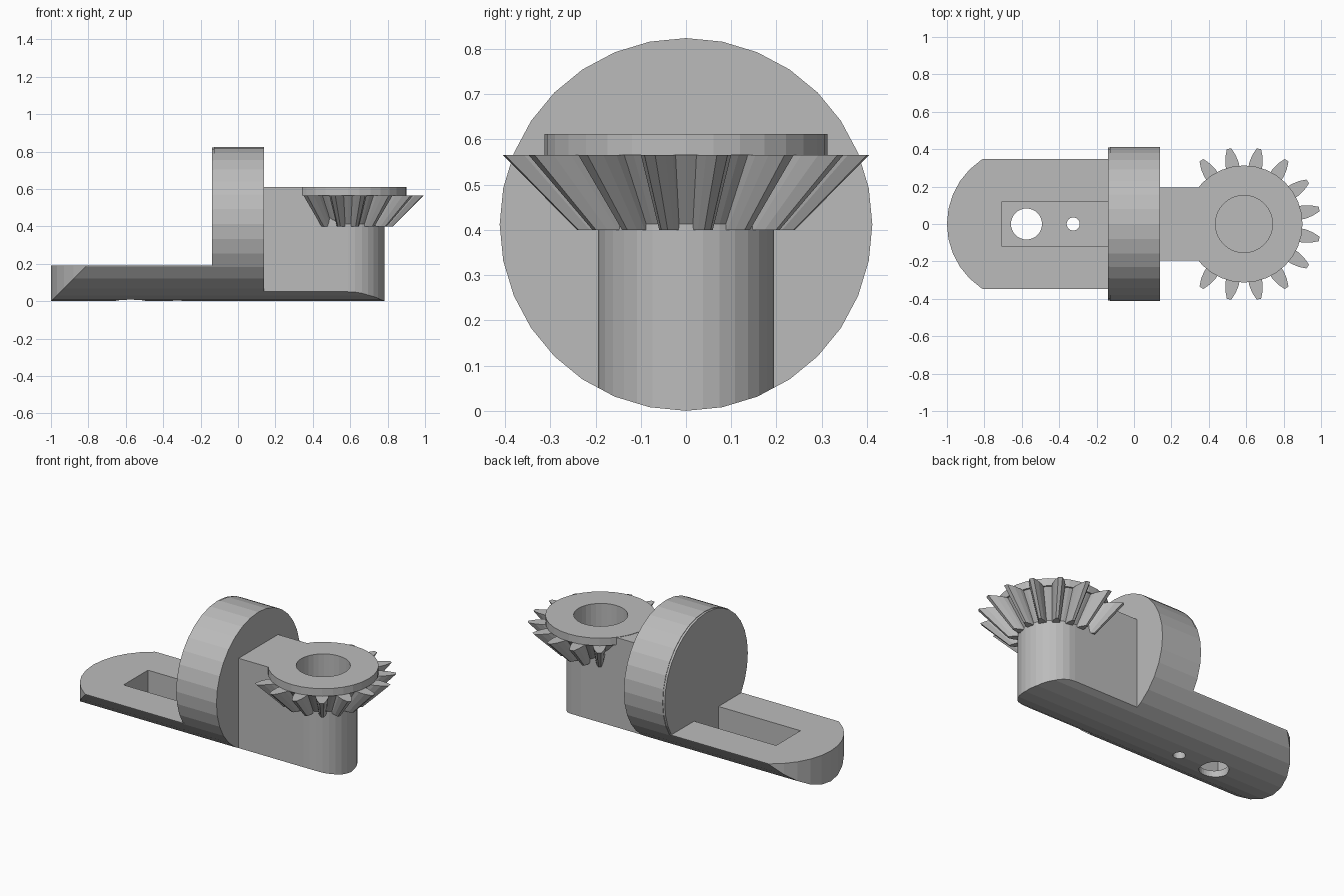
import bpy
import bmesh
from math import sin, cos, pi, radians

if "Cube" in bpy.data.objects:
    bpy.data.objects.remove(bpy.data.objects["Cube"], do_unlink=True)

R = 0.412            # main round bar radius
GEAR_X = 0.588       # gear axis
TAIL_X = -0.588      # centre of the rounded tail end
COLLAR_TOP = 0.612

grey = bpy.data.materials.new("plain grey")
grey.use_nodes = True
grey.diffuse_color = (0.5, 0.5, 0.5, 1)
grey.node_tree.nodes["Principled BSDF"].inputs["Base Color"].default_value = (0.5, 0.5, 0.5, 1)


def loft(name, *rings):
    """Closed solid through matching rings of points."""
    bm = bmesh.new()
    loops = [[bm.verts.new(p) for p in ring] for ring in rings]
    n = len(loops[0])
    for a, b in zip(loops, loops[1:]):
        for i in range(n):
            j = (i + 1) % n
            bm.faces.new((a[i], a[j], b[j], b[i]))
    bm.faces.new(loops[0])
    bm.faces.new(loops[-1])
    bmesh.ops.recalc_face_normals(bm, faces=bm.faces)
    mesh = bpy.data.meshes.new(name)
    bm.to_mesh(mesh)
    bm.free()
    mesh.materials.append(grey)
    obj = bpy.data.objects.new(name, mesh)
    bpy.context.collection.objects.link(obj)
    return obj


def arc(cx, r, start=0, end=360, n=32):
    """Plan points on a circle about (cx, 0); a full turn leaves out the repeat."""
    count = n if end - start == 360 else n + 1
    angles = [radians(start + (end - start) * i / n) for i in range(count)]
    return [(cx + r * cos(a), r * sin(a)) for a in angles]


def prism(name, plan, z0, z1):
    return loft(name, *[[(x, y, z) for x, y in plan] for z in (z0, z1)])


def bar(name, x0, x1, r=R):
    ring = arc(0, r)
    return loft(name, *[[(x, y, R + z) for y, z in ring] for x in (x0, x1)])


def cut(obj, tool, operation="DIFFERENCE"):
    mod = obj.modifiers.new("cut", "BOOLEAN")
    mod.operation, mod.solver, mod.object = operation, "EXACT", tool
    bpy.context.view_layer.objects.active = obj
    bpy.ops.object.modifier_apply(modifier=mod.name)
    bpy.data.objects.remove(tool, do_unlink=True)


# Round flange with its thin back lip
bar("flange", -0.127, 0.14)
bar("flange_lip", -0.14, -0.126, 0.409)

# Tail: low slice of the round bar with a rounded end
tail = prism("tail", arc(TAIL_X, R, 90, 270, 16) + [(-0.1, -R), (-0.1, R)], -0.1, 0.19)
cut(tail, bar("tail_round", -1.2, 0.2), "INTERSECT")
# Slot and the two holes through its floor
cut(tail, prism("slot", [(-0.705, -0.12), (-0.13, -0.12), (-0.13, 0.12), (-0.705, 0.12)], 0.045, 0.4))
for x, r in ((-0.575, 0.083), (-0.325, 0.035)):
    cut(tail, prism("hole", arc(x, r), -0.2, 0.3))

# Gear post: round-ended block with the bar's curved underside
post = prism("gear_post", arc(GEAR_X, 0.194, -90, 90, 16) + [(0.1, 0.194), (0.1, -0.194)], -0.1, 0.61)
cut(post, bar("post_round", 0, 1.2), "INTERSECT")

# Bevel gear body: root cone and collar
body = loft("gear_body", *[
    [(x, y, z) for x, y in arc(GEAR_X, r)]
    for r, z in ((0.185, 0.40), (0.303, 0.565), (0.313, 0.565), (0.313, COLLAR_TOP))])

# Blind bore down the gear axis
for part in (post, body):
    cut(part, prism("bore", arc(GEAR_X, 0.153), 0.1, 0.9))

# Gear teeth, tapering toward the bottom, left off where the post is
half = [(0.28, 0.036), (0.33, 0.036), (0.37, 0.028), (0.41, 0.012)]
tooth = half + [(r, -w) for r, w in reversed(half)]
for k in range(-6, 6):
    a = radians(22.5 * (k + 0.5))
    loft("gear_tooth", *[
        [(GEAR_X + s * (r * cos(a) - w * sin(a)), s * (r * sin(a) + w * cos(a)), z) for r, w in tooth]
        for s, z in ((0.595, 0.40), (1, 0.565))])
